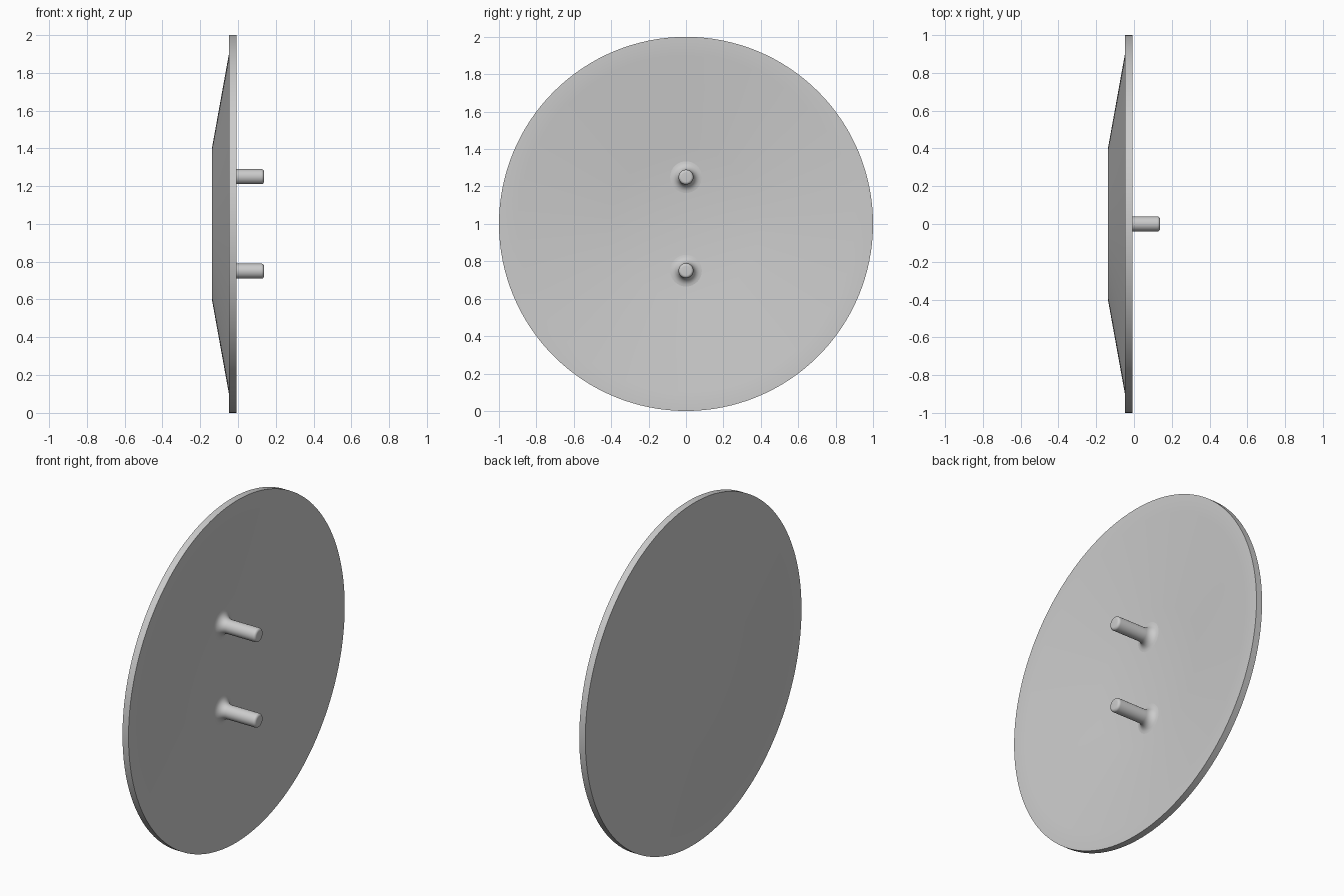
import bpy, bmesh, math

cube = bpy.data.objects.get("Cube")
if cube:
    bpy.data.objects.remove(cube, do_unlink=True)

grey = bpy.data.materials.new("plain grey")
grey.use_nodes = True
colour = (0.6, 0.6, 0.6, 1)
grey.diffuse_color = colour
grey.node_tree.nodes["Principled BSDF"].inputs["Base Color"].default_value = colour


def lathe(name, profile, segments, height):
    """Revolve (x, radius) points about a horizontal axis at the given height."""
    bm = bmesh.new()
    verts = [bm.verts.new((x, 0, r)) for x, r in profile]
    edges = [bm.edges.new(pair) for pair in zip(verts, verts[1:])]
    bmesh.ops.spin(bm, geom=verts + edges, cent=(0, 0, 0), axis=(1, 0, 0),
                   angle=math.tau, steps=segments, use_merge=False)
    bmesh.ops.remove_doubles(bm, verts=bm.verts, dist=0.0001)
    bmesh.ops.recalc_face_normals(bm, faces=bm.faces)
    mesh = bpy.data.meshes.new(name)
    bm.to_mesh(mesh)
    bm.free()
    obj = bpy.data.objects.new(name, mesh)
    bpy.context.collection.objects.link(obj)
    obj.location.z = height
    mesh.materials.append(grey)
    bpy.ops.object.select_all(action="DESELECT")
    obj.select_set(True)
    bpy.context.view_layer.objects.active = obj
    bpy.ops.object.shade_smooth_by_angle(angle=math.radians(32))
    return obj


# Shallow dish: domed back, hollow front, flat rim
outer = [(-0.138, 0), (-0.138, 0.4), (-0.048, 0.9), (-0.048, 1)]
thickness = 0.039
inner = [(x + thickness, r) for x, r in reversed(outer)]
lathe("dish", outer + inner, 128, 1)

# Two pegs with flared feet and rounded tips
floor, radius, flare, tip, bevel = -0.099, 0.04, 0.045, 0.138, 0.015
foot, end = [], []
for i in range(7):
    a = math.radians(15 * i)
    foot.append((floor + flare * (1 - math.cos(a)),
                 radius + flare * (1 - math.sin(a))))
    end.append((tip - bevel * (1 - math.sin(a)),
                radius - bevel * (1 - math.cos(a))))
peg = foot + end + [(tip, 0)]
for name, height in (("upper_peg", 1.25), ("lower_peg", 0.75)):
    lathe(name, peg, 32, height)
